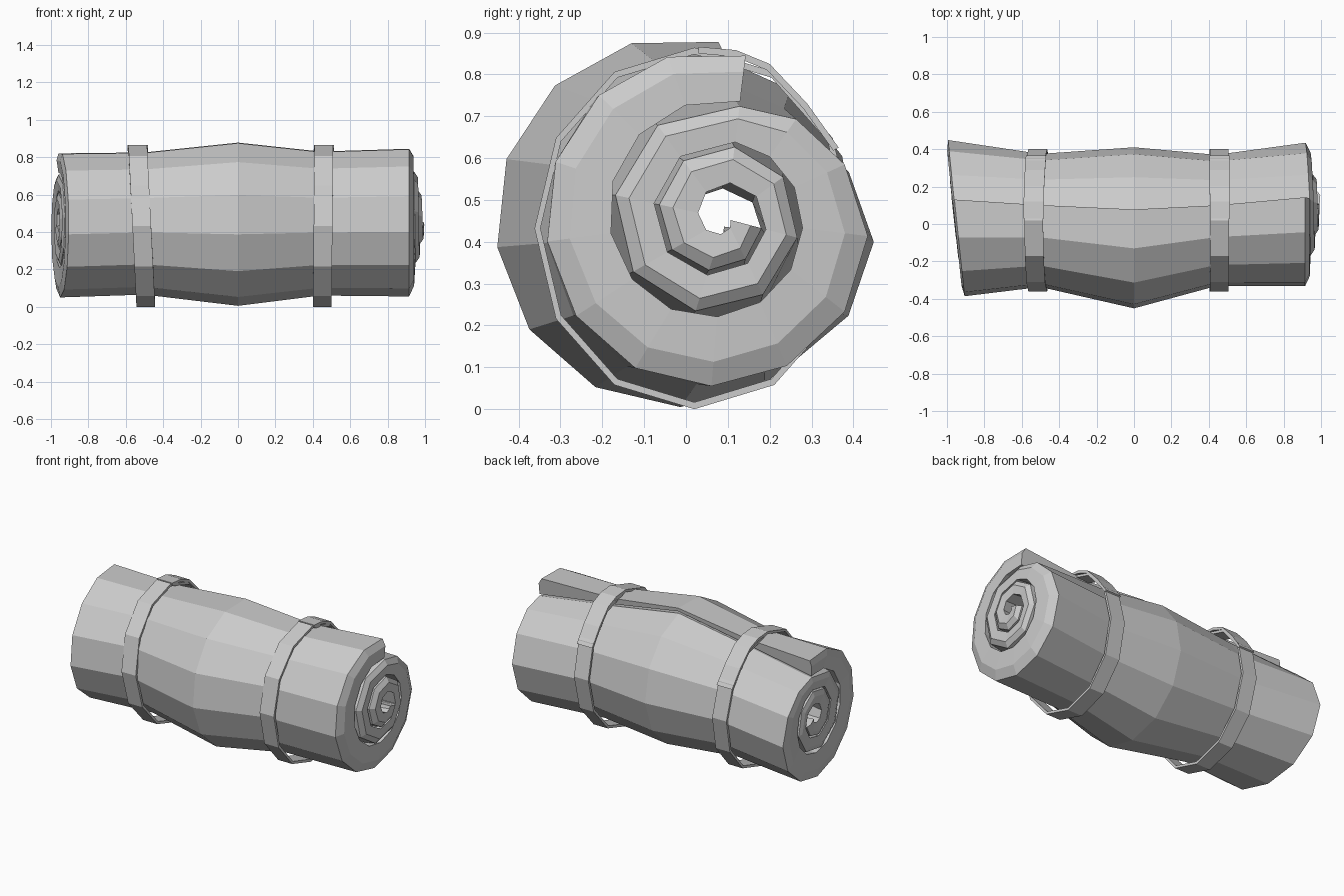
import bpy
from math import sin, cos, pi, radians

cube = bpy.data.objects.get("Cube")
if cube:
    bpy.data.objects.remove(cube, do_unlink=True)

grey = bpy.data.materials.new("plain grey")
grey.use_nodes = True
GREY = (0.6, 0.6, 0.6, 1)
grey.diffuse_color = GREY
grey.node_tree.nodes["Principled BSDF"].inputs["Base Color"].default_value = GREY


def loft(name, rings, closed=False):
    """Bridge equal rings of points into a tube, capped unless closed."""
    n, count = len(rings[0]), len(rings)
    verts = [p for ring in rings for p in ring]
    faces = []
    for k in range(count if closed else count - 1):
        a, b = k * n, (k + 1) % count * n
        for i in range(n):
            j = (i + 1) % n
            faces.append((a + i, a + j, b + j, b + i))
    if not closed:
        faces.append(tuple(reversed(range(n))))
        faces.append(tuple(range((count - 1) * n, count * n)))
    mesh = bpy.data.meshes.new(name)
    mesh.from_pydata(verts, [], faces)
    mesh.materials.append(grey)
    obj = bpy.data.objects.new(name, mesh)
    bpy.context.collection.objects.link(obj)
    bpy.context.view_layer.objects.active = obj
    obj.select_set(True)
    bpy.ops.object.mode_set(mode='EDIT')
    bpy.ops.mesh.select_all(action='SELECT')
    bpy.ops.mesh.normals_make_consistent(inside=False)
    bpy.ops.object.mode_set(mode='OBJECT')
    obj.select_set(False)


# Rolled mat: stations along x of (x, centre y, centre z, radius y, radius z, lip drop)
STATIONS = [
    (-0.95, 0.035, 0.44, 0.425, 0.39, 0.30),
    (-0.50, 0.02, 0.45, 0.36, 0.385, 0.13),
    (0.0, -0.02, 0.447, 0.435, 0.442, 0.08),
    (0.44, 0.02, 0.45, 0.355, 0.39, 0.13),
    (0.915, 0.055, 0.455, 0.39, 0.40, 0.31),
]
OUTER_SIDES = 13
INNER_SIDES = 8
INNER_TURNS = 1.75
LIP_ANGLE = radians(77)


def spiral(t, drop):
    """Relative outer radius of the mat after t turns from the lip."""
    if t < 0.75:
        return 1.0
    if t < 1:
        return 1 - drop * (t - 0.75) * 4
    return 1 - drop - 0.25 * (t - 1)


def mat_point(station, t, depth):
    """Point on a layer: depth 0 is its outer skin, 1 its inner skin."""
    x, cy, cz, ry, rz, drop = station
    outer = spiral(t, drop)
    inner = max(spiral(t + 1, drop) + 0.03, 0.02)
    f = outer + (inner - outer) * depth
    a = LIP_ANGLE + t * 2 * pi
    if x > 0.9:
        x += 0.08 * (1 - f)
    elif x < -0.9:
        x -= 0.045 * f * cos(a) + 0.01 * (1 - f)
    cy += 0.04 * (1 - f)  # the core sits a little to the back
    return [x, cy + ry * f * cos(a), cz + rz * f * sin(a)]


turns = [k / OUTER_SIDES for k in range(OUTER_SIDES)]
turns += [1 + k / INNER_SIDES for k in range(int(INNER_TURNS * INNER_SIDES) + 1)]
rings = []
for t in turns:
    outer = [mat_point(s, t, 0) for s in STATIONS]
    inner = [mat_point(s, t, 1) for s in reversed(STATIONS)]
    right_ridge = mat_point(STATIONS[-1], t, 0.35)
    right_ridge[0] += 0.015
    left_ridge = mat_point(STATIONS[0], t, 0.35)
    left_ridge[0] -= 0.01
    rings.append(outer + [right_ridge] + inner + [left_ridge])
loft("rolled_mat", rings)


# Straps: flat ribbons swept around the roll
def ribbon(name, x, path, width, lean=0.0, closed=False, thick=0.015):
    """path holds (y, z) points; the skin thickens toward the roll axis."""
    cy, cz = 0.02, 0.44
    rings = []
    for y, z in path:
        ring = []
        for side, depth in ((-1, 0), (1, 0), (1, 1), (-1, 1)):
            s = 1 - depth * thick / 0.4
            ring.append((x + side * width / 2 + lean * (z - cz),
                         cy + (y - cy) * s, cz + (z - cz) * s))
        rings.append(ring)
    loft(name, rings, closed)


def strap_path(sides=12):
    for k in range(sides):
        a = -pi / 2 + 2 * pi * k / sides
        yield 0.02 + 0.382 * cos(a), 0.432 + 0.432 * sin(a)


TAIL = [(0.03, 0.866), (0.12, 0.858), (0.2, 0.825), (0.29, 0.73), (0.365, 0.625)]
for side, x, lean in (("right", -0.515, -0.05), ("left", 0.455, 0.01)):
    ribbon(side + "_strap", x, list(strap_path()), 0.1, lean, closed=True)
    ribbon(side + "_strap_tail", x, TAIL, 0.108, lean)
